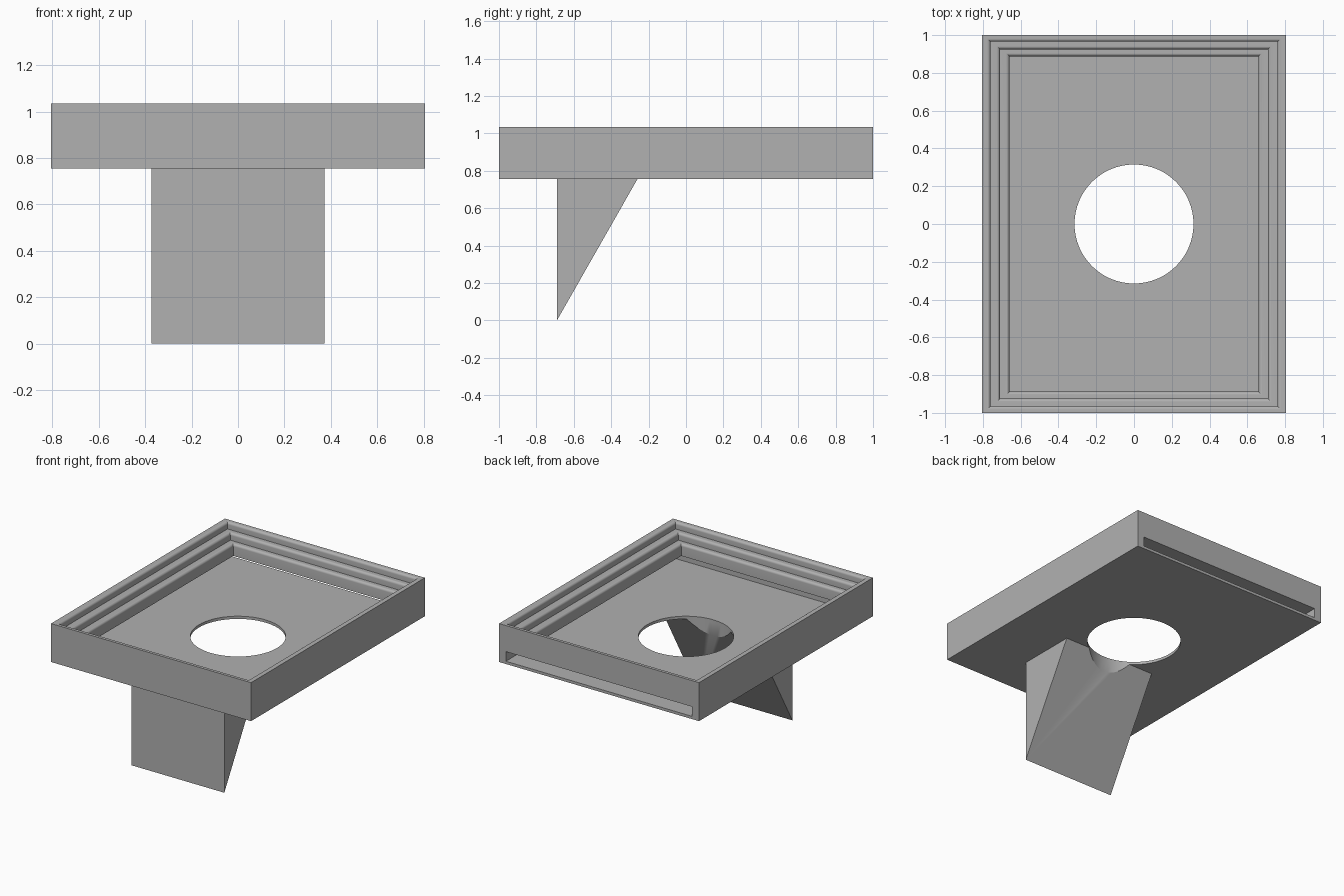
import bpy
import bmesh
from math import sin, cos, pi, radians

old = bpy.data.objects.get("Cube")
if old:
    bpy.data.objects.remove(old, do_unlink=True)

grey = bpy.data.materials.new("plain grey")
grey.use_nodes = True
grey.diffuse_color = (0.44, 0.44, 0.44, 1)
grey.node_tree.nodes["Principled BSDF"].inputs["Base Color"].default_value = (0.44, 0.44, 0.44, 1)

BASE, FLOOR, SLOT_TOP, TOP = 0.755, 0.775, 0.845, 1.035


def make_object(name, bm):
    bmesh.ops.recalc_face_normals(bm, faces=bm.faces)
    mesh = bpy.data.meshes.new(name)
    bm.to_mesh(mesh)
    bm.free()
    mesh.materials.append(grey)
    obj = bpy.data.objects.new(name, mesh)
    bpy.context.collection.objects.link(obj)
    return obj


def loft(name, rings):
    """Closed solid through a list of rings of points."""
    bm = bmesh.new()
    loops = [[bm.verts.new(p) for p in ring] for ring in rings]
    n = len(loops[0])
    for a, b in zip(loops, loops[1:]):
        for i in range(n):
            j = (i + 1) % n
            bm.faces.new((a[i], a[j], b[j], b[i]))
    bm.faces.new(loops[0])
    bm.faces.new(loops[-1])
    return make_object(name, bm)


def rectangle(hx, hy, z):
    return [(-hx, -hy, z), (hx, -hy, z), (hx, hy, z), (-hx, hy, z)]


def box(name, x, y0, y1, z0, z1):
    return loft(name, [[(-x, y0, z), (x, y0, z), (x, y1, z), (-x, y1, z)] for z in (z0, z1)])


def cut(target, cutter):
    mod = target.modifiers.new("cut", "BOOLEAN")
    mod.operation = "DIFFERENCE"
    mod.solver = "EXACT"
    mod.object = cutter
    bpy.context.view_layer.objects.active = target
    bpy.ops.object.modifier_apply(modifier=mod.name)


# Tray: outer walls, then three rounded steps going down into the pocket
rings = [rectangle(0.805, 1.0, BASE), rectangle(0.805, 1.0, TOP)]
R, SEGMENTS = 0.018, 6
for hx, hy, z in ((0.76, 0.965, TOP), (0.71, 0.925, 0.985), (0.66, 0.888, 0.932)):
    for i in range(SEGMENTS + 1):
        a = pi / 2 * i / SEGMENTS
        out, drop = R * (1 - sin(a)), R * (1 - cos(a))
        rings.append(rectangle(hx + out, hy + out, z - drop))
    # straight wall down to the next ledge
    low = {0.76: 0.985, 0.71: 0.932, 0.66: 0.8}[hx]
    rings.append(rectangle(hx, hy, low))
tray = loft("tray", rings)

# Wedge support under the front half
profile = [(-0.69, BASE), (-0.69, 0.0), (-0.26, BASE)]
wedge = loft("wedge_support", [[(x, y, z) for y, z in profile] for x in (-0.373, 0.373)])

# Undercut sliding slot, open through the back wall
slot = box("slot_cutter", 0.75, -0.955, 1.1, FLOOR, SLOT_TOP)
cut(tray, slot)

# Round hole through the floor and the top of the wedge
circle = [(0.315 * cos(2 * pi * i / 64), 0.315 * sin(2 * pi * i / 64)) for i in range(64)]
hole = loft("hole_cutter", [[(x, y, z) for x, y in circle] for z in (-0.2, 0.83)])
for part in (tray, wedge):
    cut(part, hole)

for cutter in (slot, hole):
    bpy.data.objects.remove(cutter, do_unlink=True)

# Smooth the rounded parts, keep the corners sharp
bpy.ops.object.select_all(action="DESELECT")
for part in (tray, wedge):
    part.select_set(True)
bpy.context.view_layer.objects.active = tray
bpy.ops.object.shade_smooth_by_angle(angle=radians(30))
